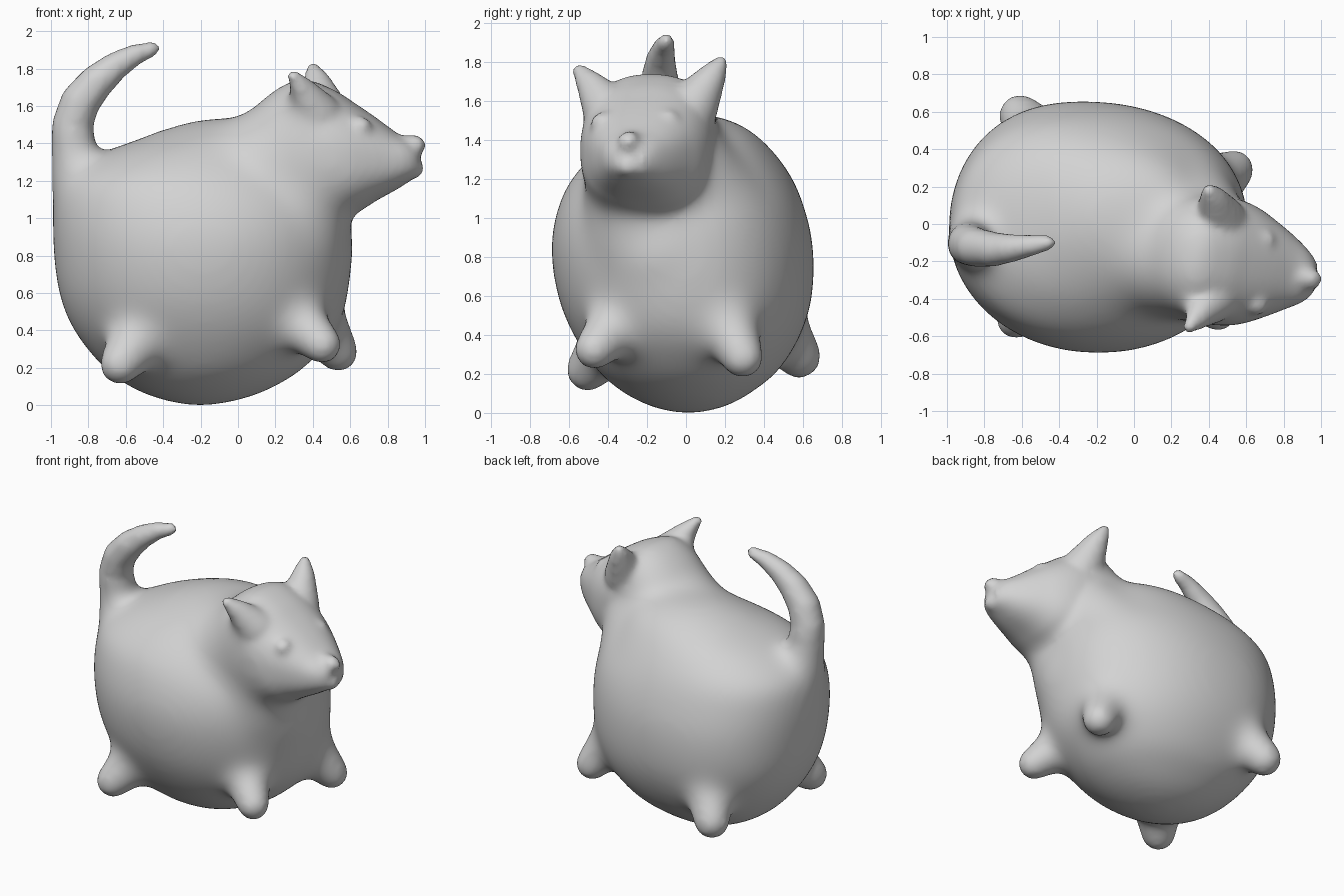
import bpy, bmesh, math
from mathutils import Vector

if "Cube" in bpy.data.objects:
    bpy.data.objects.remove(bpy.data.objects["Cube"])

grey = bpy.data.materials.new("plain grey")
grey.diffuse_color = (0.65, 0.65, 0.65, 1)
grey.use_nodes = True
grey.node_tree.nodes["Principled BSDF"].inputs["Base Color"].default_value = grey.diffuse_color


def curve(rows, steps=5):
    """Catmull-Rom interpolation of a short table of rows."""
    out = []
    for i in range(len(rows) - 1):
        p = [rows[max(0, min(len(rows) - 1, i + k))] for k in (-1, 0, 1, 2)]
        for s in range(steps):
            t = s / steps
            out.append([0.5 * (2 * b + (c - a) * t + (2 * a - 5 * b + 4 * c - d) * t * t
                               + (3 * b - a - 3 * c + d) * t ** 3) for a, b, c, d in zip(*p)])
    return out + [list(rows[-1])]


def loft(bm, rings):
    """Skin a list of equal-length point rings and cap both ends."""
    vs = [[bm.verts.new(p) for p in r] for r in rings]
    n = len(vs[0])
    for a, b in zip(vs, vs[1:]):
        for i in range(n):
            j = (i + 1) % n
            bm.faces.new((a[i], a[j], b[j], b[i]))
    bm.faces.new(vs[0][::-1])
    bm.faces.new(vs[-1])


def power(c, e):
    return math.copysign(abs(c) ** (2 / e), c)


def chain(bm, balls):
    """Join successive balls (x, y, z, radius) by convex hulls."""
    for pair in zip(balls, balls[1:]):
        part = bmesh.new()
        for x, y, z, r in pair:
            for k in range(1, 16):
                t = math.pi * k / 16
                for m in range(28):
                    u = math.tau * m / 28
                    part.verts.new((x + r * math.sin(t) * math.cos(u),
                                    y + r * math.sin(t) * math.sin(u), z + r * math.cos(t)))
        bmesh.ops.convex_hull(part, input=part.verts[:])
        bmesh.ops.delete(part, geom=[v for v in part.verts if not v.link_faces], context='VERTS')
        me = bpy.data.meshes.new("piece")
        part.to_mesh(me)
        part.free()
        bm.from_mesh(me)
        bpy.data.meshes.remove(me)


bm = bmesh.new()
ANG = [math.tau * i / 72 for i in range(72)]

# Round belly: z, x min, x max, y min, y max
belly = [(-0.005, -0.24, -0.16, -0.03, 0.05), (0.01, -0.34, -0.06, -0.12, 0.14),
         (0.05, -0.48, 0.09, -0.23, 0.25),
         (0.12, -0.62, 0.24, -0.35, 0.36), (0.22, -0.74, 0.38, -0.46, 0.48),
         (0.4, -0.88, 0.53, -0.58, 0.59), (0.6, -0.96, 0.59, -0.66, 0.65),
         (0.85, -0.99, 0.61, -0.695, 0.655), (1.05, -0.99, 0.59, -0.66, 0.61),
         (1.2, -0.95, 0.5, -0.59, 0.55), (1.33, -0.77, 0.42, -0.47, 0.46),
         (1.43, -0.51, 0.35, -0.34, 0.36), (1.5, -0.32, 0.25, -0.2, 0.24),
         (1.535, -0.17, 0.1, -0.06, 0.1)]


def belly_point(t, z, a, b, c, d):
    # The far side is fuller toward the shoulder and widest further back
    s, k = math.sin(t), math.cos(t)
    e = 2.3 if s > 0 and k > 0 else 2.05
    back = 0.1 * (d - c) / 1.3 * max(0, s) ** 2
    return ((a + b) / 2 + (b - a) / 2 * power(k, e) - back,
            (c + d) / 2 + (d - c) / 2 * power(s, e), z)


loft(bm, [[belly_point(t, *row) for t in ANG] for row in curve(belly)])

# Thick neck running down into the chest, shoulders and back
chain(bm, [(0.2, -0.17, 1.27, 0.34), (0.21, -0.1, 0.83, 0.41)])
chain(bm, [(0.2, -0.15, 1.25, 0.335), (-0.15, -0.03, 1.0, 0.5)])
chain(bm, [(0.38, -0.12, 1.36, 0.27), (0.2, 0.13, 0.98, 0.34)])
chain(bm, [(0.38, -0.25, 1.3, 0.26), (0.25, -0.19, 0.9, 0.34)])

# Head and snout: x, y, z bottom, z top, half width
head = [(0.0, -0.1, 1.0, 1.5, 0.2), (0.1, -0.13, 0.95, 1.6, 0.27),
        (0.2, -0.15, 0.95, 1.69, 0.32), (0.35, -0.18, 0.95, 1.74, 0.345),
        (0.5, -0.205, 0.97, 1.69, 0.34), (0.62, -0.225, 1.02, 1.615, 0.31),
        (0.73, -0.245, 1.09, 1.54, 0.255), (0.84, -0.265, 1.15, 1.46, 0.19),
        (0.92, -0.285, 1.2, 1.41, 0.135), (0.97, -0.295, 1.23, 1.36, 0.08)]
loft(bm, [[(x + 0.16 * w * power(math.cos(t), 2.4), y + w * power(math.cos(t), 2.4),
            (a + b) / 2 + (b - a) / 2 * power(math.sin(t), 2.4)) for t in ANG]
          for x, y, a, b, w in curve(head)])

# Nose and chin
chain(bm, [(0.88, -0.28, 1.38, 0.065), (0.95, -0.295, 1.39, 0.056)])
chain(bm, [(0.86, -0.28, 1.28, 0.08), (0.95, -0.3, 1.265, 0.05)])

# Eye bumps
chain(bm, [(0.66, -0.11, 1.46, 0.06), (0.695, -0.09, 1.495, 0.065)])
chain(bm, [(0.63, -0.40, 1.46, 0.06), (0.655, -0.43, 1.485, 0.06)])

# Ears
chain(bm, [(0.46, 0.02, 1.55, 0.14), (0.425, 0.13, 1.72, 0.075), (0.40, 0.18, 1.8, 0.037)])
chain(bm, [(0.42, -0.4, 1.55, 0.13), (0.35, -0.48, 1.67, 0.08), (0.295, -0.55, 1.757, 0.037)])

# Stub legs
legs = (((-0.48, -0.34, 0.42, 0.2), (-0.63, -0.505, 0.22, 0.11)),
        ((-0.47, 0.41, 0.52, 0.2), (-0.61, 0.58, 0.29, 0.115)),
        ((0.24, -0.29, 0.52, 0.2), (0.45, -0.47, 0.325, 0.1)),
        ((0.33, 0.15, 0.57, 0.22), (0.535, 0.29, 0.285, 0.105)))
for hip, foot in legs:
    chain(bm, [hip, foot])

# Curled tail
chain(bm, [(-0.7, -0.06, 0.98, 0.29), (-0.83, -0.09, 1.2, 0.175),
           (-0.88, -0.1, 1.36, 0.124), (-0.885, -0.11, 1.5, 0.11),
           (-0.845, -0.125, 1.62, 0.106), (-0.76, -0.135, 1.725, 0.095),
           (-0.66, -0.13, 1.81, 0.077), (-0.55, -0.115, 1.875, 0.058),
           (-0.455, -0.1, 1.905, 0.041)])

# Fuse everything into one soft skin
bmesh.ops.recalc_face_normals(bm, faces=bm.faces)
raw = bpy.data.meshes.new("raw_animal")
bm.to_mesh(raw)
bm.free()
source = bpy.data.objects.new("raw_animal", raw)
bpy.context.collection.objects.link(source)
remesh = source.modifiers.new("fuse", 'REMESH')
remesh.mode = 'VOXEL'
remesh.voxel_size = 0.02
graph = bpy.context.evaluated_depsgraph_get()
skin = bpy.data.meshes.new_from_object(source.evaluated_get(graph))
skin.name = "animal_body"
bpy.data.objects.remove(source)
skin.materials.clear()
skin.materials.append(grey)
for p in skin.polygons:
    p.use_smooth = True
    p.material_index = 0
animal = bpy.data.objects.new("animal_body", skin)
bpy.context.collection.objects.link(animal)

# Blend the trunk strongly, keep feet, tail and face crisp
trunk = animal.vertex_groups.new(name="trunk")
feet = [Vector(f[:3]) for _, f in legs]
for v in skin.vertices:
    x, y, z = v.co
    w = min(1, max(0, (0.7 - x - max(0, z - 1.05) * 0.6) / 0.15))
    w *= min(1, max(0, (min((v.co - f).length for f in feet) - 0.1) / 0.1))
    if x < -0.4:
        w *= min(1, max(0, (1.45 - z) / 0.15))
    if w > 0:
        trunk.add([v.index], w, 'REPLACE')
blend = animal.modifiers.new("blend", 'SMOOTH')
blend.factor = 0.5
blend.iterations = 110
blend.vertex_group = "trunk"
soften = animal.modifiers.new("soften", 'SMOOTH')
soften.factor = 0.5
soften.iterations = 10
